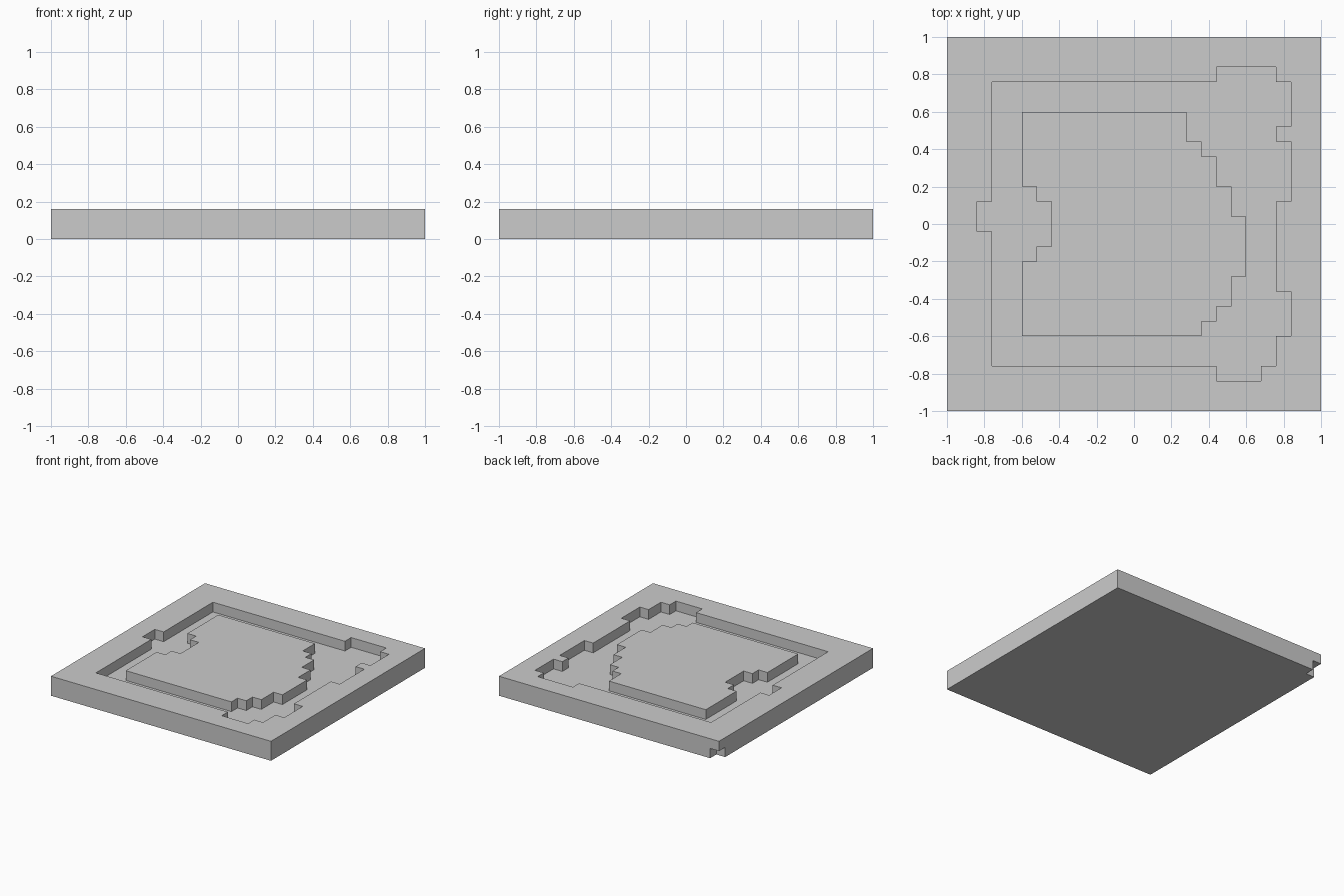
import bpy, bmesh

if "Cube" in bpy.data.objects:
    bpy.data.objects.remove(bpy.data.objects["Cube"])


def staircase(steps):
    """Right-angled outline: each step goes along x first, then along y."""
    pts = []
    for (x0, y0), (x1, y1) in zip(steps, steps[1:] + steps[:1]):
        pts += [(x0, y0), (x1, y0)]
    return pts


def prism(name, pts, z0, z1):
    """Extrude a flat outline from z0 to z1."""
    bm = bmesh.new()
    face = bm.faces.new([bm.verts.new((x, y, z0)) for x, y in pts])
    ext = bmesh.ops.extrude_face_region(bm, geom=[face])
    top = [v for v in ext["geom"] if isinstance(v, bmesh.types.BMVert)]
    bmesh.ops.translate(bm, verts=top, vec=(0, 0, z1 - z0))
    bmesh.ops.recalc_face_normals(bm, faces=bm.faces)
    mesh = bpy.data.meshes.new(name)
    bm.to_mesh(mesh)
    bm.free()
    obj = bpy.data.objects.new(name, mesh)
    bpy.context.collection.objects.link(obj)
    return obj


def cut(target, cutter):
    """Subtract the cutter from the target and discard it."""
    mod = target.modifiers.new("cut", "BOOLEAN")
    mod.operation, mod.solver, mod.object = "DIFFERENCE", "EXACT", cutter
    bpy.context.view_layer.objects.active = target
    bpy.ops.object.modifier_apply(modifier=mod.name)
    bpy.data.objects.remove(cutter)


# Stepped outlines of the sunken channel and of the raised island inside it
channel_steps = [(-.76, .76), (.44, .84), (.76, .76), (.84, .52), (.76, .44),
                 (.84, .12), (.76, -.36), (.84, -.60), (.76, -.76), (.68, -.84),
                 (.44, -.76), (-.76, -.04), (-.84, .12)]
island_steps = [(-.60, .60), (.28, .44), (.36, .36), (.44, .20), (.52, .04),
                (.60, -.28), (.52, -.44), (.44, -.52), (.36, -.60), (-.60, -.20),
                (-.52, -.12), (-.44, .12), (-.52, .20)]

# Square slab
slab = prism("slab", staircase([(-1, -1), (1, 1)]), 0, 0.16)

# Ring-shaped channel, half the slab deep
channel = prism("channel_cutter", staircase(channel_steps), 0.08, 0.3)
cut(channel, prism("island_cutter", staircase(island_steps), 0, 0.4))
cut(slab, channel)

# Small notch under the back left corner
cut(slab, prism("notch_cutter", staircase([(-1.1, 0.92), (-0.92, 1.1)]), -0.1, 0.08))
